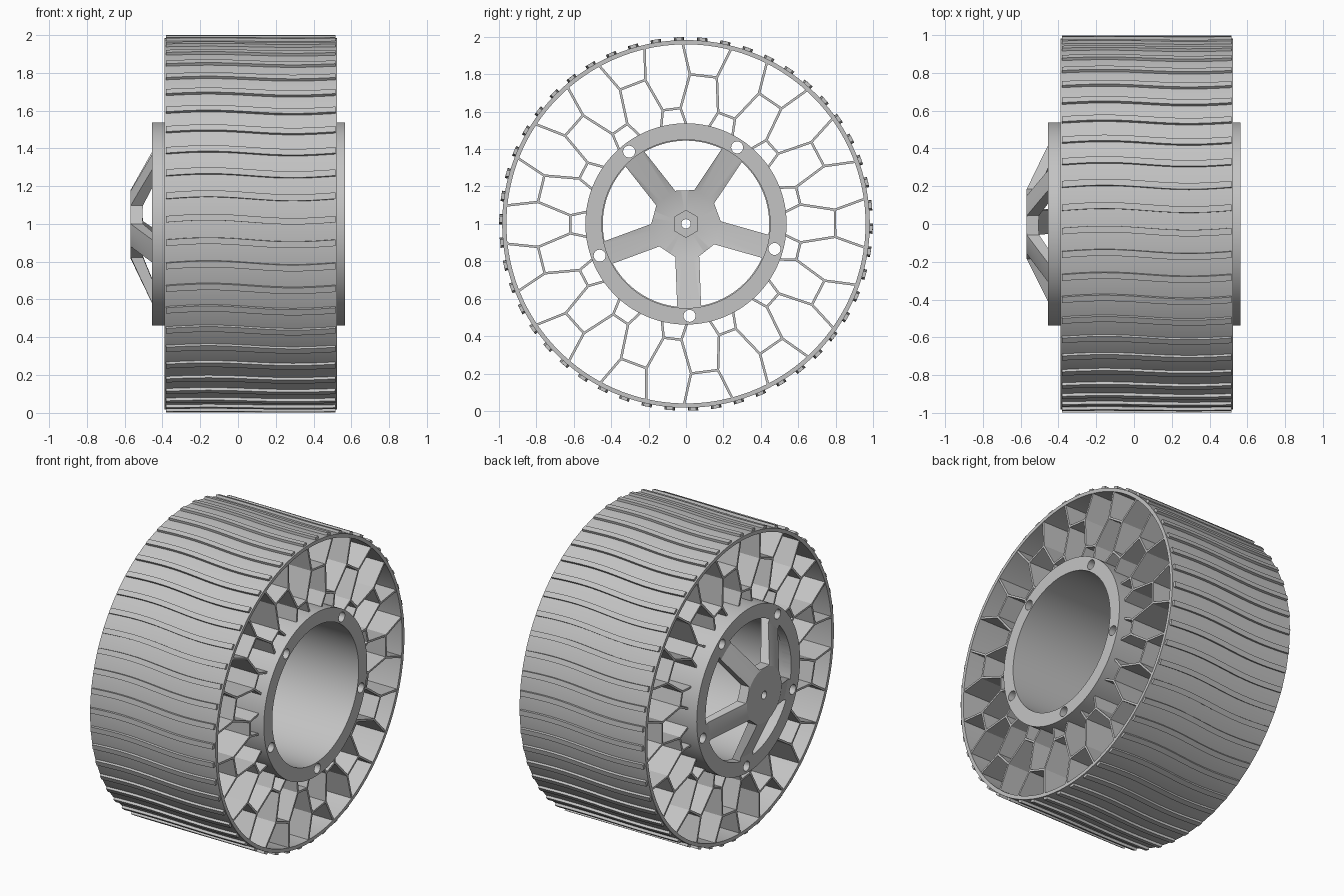
import bpy, bmesh
from math import sin, cos, pi, radians, asin, atan2, hypot

if "Cube" in bpy.data.objects:
    bpy.data.objects.remove(bpy.data.objects["Cube"])

grey = bpy.data.materials.new("light_grey")
grey.use_nodes = True
grey.diffuse_color = (0.55, 0.55, 0.55, 1)
grey.node_tree.nodes["Principled BSDF"].inputs["Base Color"].default_value = (0.55, 0.55, 0.55, 1)

X0, X1 = -0.39, 0.525          # tyre width
SPOKE = radians(56.2)          # first spoke angle
FIFTH = 2 * pi / 5


def polar(r, a):
    """Point in the wheel plane, angle from +y towards +z."""
    return r * cos(a), 1 + r * sin(a)


def finish(name, bm, smooth=True):
    bmesh.ops.recalc_face_normals(bm, faces=bm.faces)
    mesh = bpy.data.meshes.new(name)
    bm.to_mesh(mesh)
    bm.free()
    ob = bpy.data.objects.new(name, mesh)
    bpy.context.collection.objects.link(ob)
    mesh.materials.append(grey)
    if smooth:
        shade(ob)
    return ob


def activate(ob):
    bpy.ops.object.select_all(action='DESELECT')
    ob.select_set(True)
    bpy.context.view_layer.objects.active = ob


def shade(ob):
    activate(ob)
    bpy.ops.object.shade_smooth_by_angle(angle=radians(25))


def skin(bm, loops, closed=False):
    """Join equal loops of points with quads; cap the ends unless closed."""
    rings = [[bm.verts.new(p) for p in loop] for loop in loops]
    n = len(rings[0])
    pairs = list(zip(rings, rings[1:]))
    if closed:
        pairs.append((rings[-1], rings[0]))
    else:
        bm.faces.new(rings[0])
        bm.faces.new(rings[-1])
    for a, b in pairs:
        for i in range(n):
            j = (i + 1) % n
            bm.faces.new((a[i], a[j], b[j], b[i]))


def lathe(name, profile, steps=130, smooth=True):
    """Spin a closed (x, radius) profile around the axle."""
    bm = bmesh.new()
    skin(bm, [[(x, *polar(r, 2 * pi * k / steps)) for x, r in profile]
              for k in range(steps)], closed=True)
    return finish(name, bm, smooth)


def prism(bm, outline, xa, xb):
    skin(bm, [[(x, y, z) for y, z in outline] for x in (xa, xb)])


def cut(ob, bm):
    cutter = finish("cutter", bm, False)
    cutter.hide_render = True
    mod = ob.modifiers.new("cut", 'BOOLEAN')
    mod.operation = 'DIFFERENCE'
    mod.solver = 'EXACT'
    mod.object = cutter
    activate(ob)
    bpy.ops.object.modifier_apply(modifier=mod.name)
    bpy.data.objects.remove(cutter)


def bolt_holes(bm):
    for k in range(5):
        cy, cz = polar(0.492, SPOKE + k * FIFTH)
        prism(bm, [(cy + 0.032 * cos(t * pi / 12), cz + 0.032 * sin(t * pi / 12))
                   for t in range(24)], -0.8, 0.8)


# Rim barrel with through bolt holes
barrel = lathe("rim_barrel", [(X0, 0.45), (X0, 0.538), (0.565, 0.538), (0.565, 0.45)], smooth=False)
bm = bmesh.new()
bolt_holes(bm)
cut(barrel, bm)
shade(barrel)

# Conical five-spoke hub cover
cover = lathe("hub_cover", [(-0.57, 0.025), (-0.57, 0.18), (-0.455, 0.42), (-0.455, 0.538),
                            (X0, 0.538), (X0, 0.45), (-0.505, 0.18), (-0.505, 0.025)], smooth=False)
bm = bmesh.new()
bolt_holes(bm)
HALF = 0.064                                   # half spoke width
for k in range(5):
    a = SPOKE + k * FIFTH
    lo, hi = a + asin(HALF / 0.445), a + FIFTH - asin(HALF / 0.445)
    inner, spread = hypot(0.175, HALF), atan2(HALF, 0.175)
    window = [polar(inner, a + FIFTH - spread), polar(inner, a + spread)]
    window += [polar(0.445, lo + (hi - lo) * i / 14) for i in range(15)]
    prism(bm, window, -0.8, -0.3)
# hexagonal shaft pocket
prism(bm, [polar(0.072, pi / 6 + k * pi / 3) for k in range(6)], -0.535, -0.45)
cut(cover, bm)
shade(cover)

# Outer tyre band
lathe("tyre_band", [(X0, 0.96), (X0, 0.983), (X1, 0.983), (X1, 0.96)])

# Wavy raised tread bars
bm = bmesh.new()
for k in range(50):
    loops = []
    for i in range(21):
        u = i / 20
        x = X0 + 0.01 + u * (X1 - X0 - 0.02)
        a = pi - (0.025 + k * pi / 25 + 0.011 * sin(2 * pi * u))
        loops.append([(x, *polar(r, a + d)) for r, d in
                      ((0.975, -0.017), (0.999, -0.017), (0.999, 0.017), (0.975, 0.017))])
    skin(bm, loops)
finish("tread_bars", bm)

# Airless honeycomb web
bm = bmesh.new()


def wall(p, q, t=0.0065):
    (ay, az), (by, bz) = p, q
    length = hypot(by - ay, bz - az)
    uy, uz = (by - ay) / length * t, (bz - az) / length * t
    e = 0.4                                    # small overlap at the joints
    ay, az, by, bz = ay - uy * e, az - uz * e, by + uy * e, bz + uz * e
    prism(bm, [(ay - uz, az + uy), (by - uz, bz + uy), (by + uz, bz - uy), (ay + uz, az - uy)],
          X0 + 0.003, X1 - 0.003)


CELLS = 13
pitch = 2 * pi / CELLS
for k in range(CELLS):
    mid = radians(83.3) + k * pitch

    def node(r, deg):
        return polar(r, mid + radians(deg))

    wall(node(0.8, -5.2), node(0.8, 5.2))
    for s in (-1, 1):
        wall(node(0.968, s * 7.8), node(0.8, s * 5.2))
        wall(node(0.8, s * 5.2), node(0.62, s * 9.4))
        wall(node(0.62, s * 9.4), node(0.53, s * 6.5))
    wall(node(0.62, 9.4), polar(0.62, mid + pitch - radians(9.4)))
finish("honeycomb_web", bm, False)
